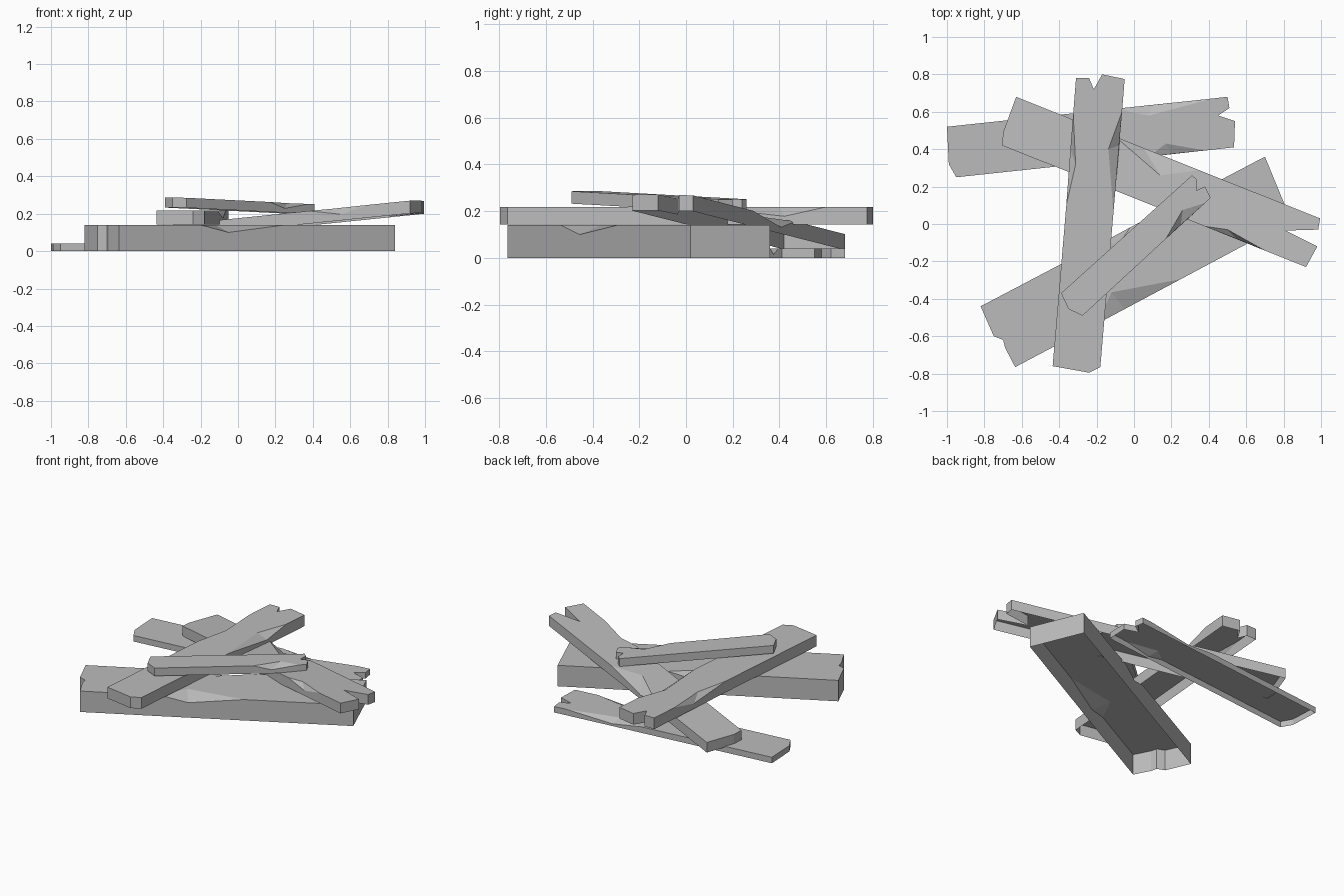
import bpy, bmesh

cube = bpy.data.objects.get("Cube")
if cube:
    bpy.data.objects.remove(cube)

grey = bpy.data.materials.new("plain_grey")
grey.use_nodes = True
grey.diffuse_color = (0.5, 0.5, 0.5, 1)
grey.node_tree.nodes["Principled BSDF"].inputs["Base Color"].default_value = (0.5, 0.5, 0.5, 1)


def plank(name, outline, thick, base, slope=(0, 0)):
    """Open-bottomed plank from a counter-clockwise outline.
    A two-value point is a corner; a five-value point (x, y, inner x, inner y, drop)
    is a chip broken out of the top edge between its neighbours."""
    bm = bmesh.new()

    def vert(x, y, height):
        return bm.verts.new((x, y, base + slope[0] * x + slope[1] * y + height))

    rows, top = [], []
    for p in outline:
        if len(p) == 2:
            rows.append((vert(*p, 0), vert(*p, thick), None))
            top.append(rows[-1][1])
        else:
            low = vert(p[0], p[1], thick - p[4])
            apex = vert(p[2], p[3], thick)
            rows[-1] = (*rows[-1][:2], (low, apex))
            top.append(apex)
    bm.faces.new(top)
    for (bot, up, chip), (bot2, up2, _) in zip(rows, rows[1:] + rows[:1]):
        if chip:
            low, apex = chip
            bm.faces.new((bot, bot2, up2, low, up))
            bm.faces.new((up, low, apex))
            bm.faces.new((low, up2, apex))
        else:
            bm.faces.new((bot, bot2, up2, up))
    mesh = bpy.data.meshes.new(name)
    bm.to_mesh(mesh)
    bm.free()
    mesh.materials.append(grey)
    obj = bpy.data.objects.new(name, mesh)
    bpy.context.collection.objects.link(obj)
    return obj


# Thick beam on the ground
plank("thick_bottom_beam", [
    (-.82, -.44), (-.75, -.6), (-.7, -.62), (-.69, -.66), (-.635, -.765),
    (-.2, -.535), (-.05, -.455, -.12, -.365, .04), (.25, -.295),
    (.84, .02), (.7, .36),
    (.1, .045), (-.02, -.018, -.09, -.12, .04), (-.14, -.083)], .14, 0)

# Thin board flat on the ground at the back
plank("back_ground_board", [
    (-.95, .25), (.08, .36), (.2, .374, .17, .43, .025), (.38, .393),
    (.535, .41), (.54, .55), (.45, .58), (.51, .62), (.5, .68),
    (.42, .671), (.1, .637, .08, .58, .025), (-.1, .616),
    (-1, .52), (-.99, .32)], .04, 0)

# Board leaning from the ground board up over the beam
plank("leaning_board", [
    (-.705, .42), (.38, -.013), (.55, -.08, .5, -.03, .035), (.7, -.142),
    (.92, -.23), (.98, -.12), (.81, -.035), (.985, -.03), (.995, .03),
    (.35, .287), (.05, .407, .14, .26, .04), (-.1, .467),
    (-.63, .68), (-.7, .49)], .068, .113, (.088, -.035))

# Level board running front to back
plank("long_cross_board", [
    (-.435, -.76), (-.24, -.795), (-.18, -.765),
    (-.11, .06), (-.08, .42, -.137, .4, .04), (-.064, .6),
    (-.05, .775), (-.17, .8), (-.215, .72), (-.24, .78), (-.31, .78),
    (-.325, .59), (-.34, .4, -.312, .32, .04), (-.362, .1)], .075, .143)

# Short board lying on top
plank("short_top_board", [
    (-.39, -.37), (-.35, -.455), (-.275, -.49),
    (.17, -.08), (.25, -.005, .26, .075, .03), (.38, .112),
    (.41, .14), (.38, .2), (.335, .18), (.335, .24), (.31, .26)],
    .053, .213, (-.03, -.022))
